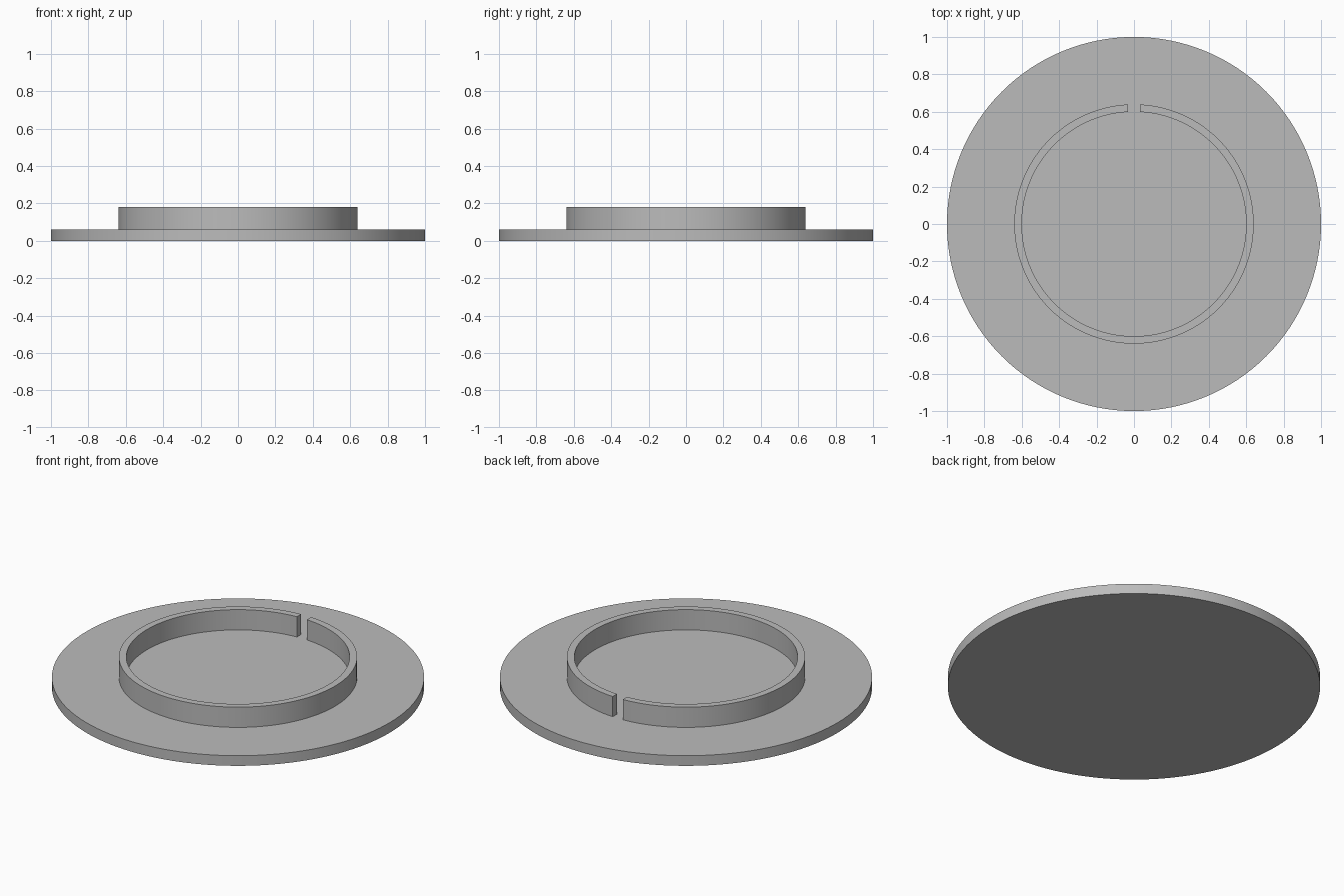
import bpy, bmesh
from math import asin, pi, sin, cos, radians

cube = bpy.data.objects.get("Cube")
if cube:
    bpy.data.objects.remove(cube, do_unlink=True)

SEGMENTS = 128
BASE_TOP, RING_TOP = 0.06, 0.18
RING_INNER, RING_OUTER = 0.60, 0.64
HALF_GAP = 0.033

grey = bpy.data.materials.new("plain grey")
grey.use_nodes = True
colour = (0.5, 0.5, 0.5, 1)
grey.diffuse_color = colour
grey.node_tree.nodes["Principled BSDF"].inputs["Base Color"].default_value = colour


def finish(obj):
    obj.data.materials.append(grey)
    bpy.ops.object.select_all(action="DESELECT")
    obj.select_set(True)
    bpy.context.view_layer.objects.active = obj
    bpy.ops.object.shade_smooth_by_angle(angle=radians(30))


# Flat round base
bpy.ops.mesh.primitive_cylinder_add(vertices=SEGMENTS, radius=1, depth=BASE_TOP,
                                    location=(0, 0, BASE_TOP / 2))
base = bpy.context.object
base.name = "base_disc"
finish(base)

# Upright split ring, with a parallel-sided slot at the back
bm = bmesh.new()
profile = [(RING_INNER, BASE_TOP), (RING_OUTER, BASE_TOP),
           (RING_OUTER, RING_TOP), (RING_INNER, RING_TOP)]
sections = []
for i in range(SEGMENTS + 1):
    section = []
    for r, z in profile:
        gap = asin(HALF_GAP / r)
        a = gap + (2 * pi - 2 * gap) * i / SEGMENTS
        section.append(bm.verts.new((r * sin(a), r * cos(a), z)))
    sections.append(section)
for s, t in zip(sections, sections[1:]):
    for k in range(4):
        n = (k + 1) % 4
        bm.faces.new((s[k], s[n], t[n], t[k]))
bm.faces.new(sections[0])
bm.faces.new(sections[-1])
bmesh.ops.recalc_face_normals(bm, faces=bm.faces)
mesh = bpy.data.meshes.new("split_ring")
bm.to_mesh(mesh)
bm.free()
ring = bpy.data.objects.new("split_ring", mesh)
bpy.context.collection.objects.link(ring)
finish(ring)
